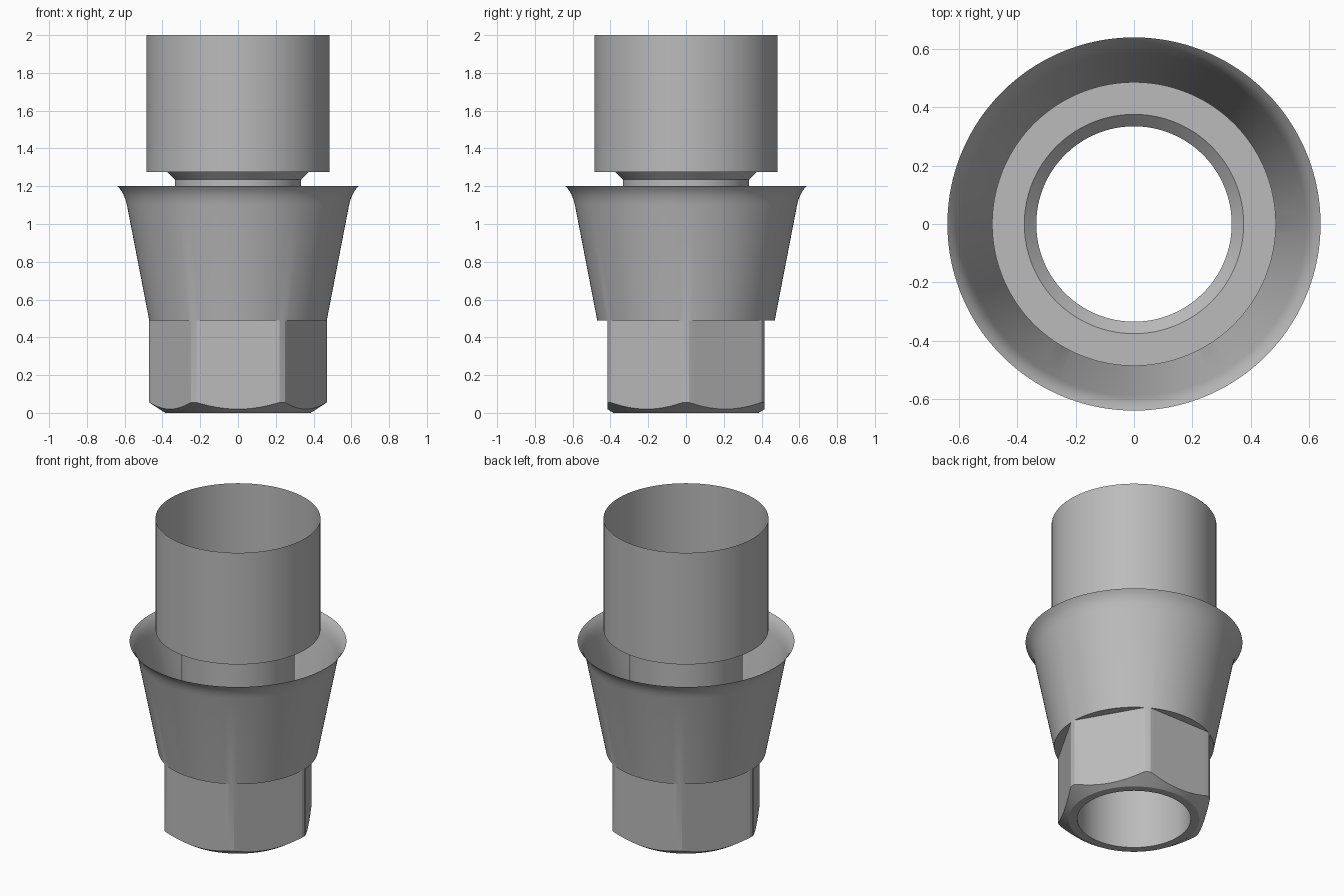
import bpy, bmesh, math

cube = bpy.data.objects.get("Cube")
if cube:
    bpy.data.objects.remove(cube, do_unlink=True)

STEPS = 180
BORE, FOOT, CORNER, FLAT = 0.334, 0.385, 0.47, 0.416

metal = bpy.data.materials.new("brushed_grey_metal")
metal.use_nodes = True
grey = (0.5, 0.5, 0.5, 1)
metal.diffuse_color = grey
metal.node_tree.nodes["Principled BSDF"].inputs["Base Color"].default_value = grey


def hexagon(angle):
    """Radius of a hexagon with flats to front and back and rounded corners."""
    offset = angle % (math.pi / 3) - math.pi / 6
    return min(CORNER, FLAT / math.cos(offset))


def lathe(name, rows):
    """Loft rings; each row is a (radius, height) pair or a function of angle."""
    bm = bmesh.new()
    rings = []
    for row in rows:
        ring = []
        for i in range(STEPS):
            a = math.tau * i / STEPS
            r, z = row(a) if callable(row) else row
            ring.append(bm.verts.new((r * math.cos(a), r * math.sin(a), z)))
        rings.append(ring)
    for low, high in zip(rings, rings[1:]):
        for i in range(STEPS):
            j = (i + 1) % STEPS
            bm.faces.new((low[i], low[j], high[j], high[i]))
    bmesh.ops.remove_doubles(bm, verts=bm.verts, dist=1e-5)
    mesh = bpy.data.meshes.new(name)
    bm.to_mesh(mesh)
    bm.free()
    mesh.materials.append(metal)
    obj = bpy.data.objects.new(name, mesh)
    bpy.context.collection.objects.link(obj)
    bpy.ops.object.select_all(action="DESELECT")
    obj.select_set(True)
    bpy.context.view_layer.objects.active = obj
    bpy.ops.object.shade_smooth_by_angle(angle=math.radians(25))
    return obj


def chamfer_edge(a):
    r = hexagon(a)
    return r, 0.055 * (r - FOOT) / (CORNER - FOOT)


# Hexagonal foot with conical chamfer, shelf, tapered body and flared lip
lathe("hex_foot_and_flared_collar", [
    (BORE, 0), (FOOT, 0), chamfer_edge, lambda a: (hexagon(a), 0.49),
    (CORNER, 0.49), (0.588, 1.1), (0.596, 1.13), (0.606, 1.155),
    (0.62, 1.18), (0.638, 1.2)])

# Open bore tube, chamfered neck and thin-walled upper sleeve
lathe("bore_and_upper_sleeve", [
    (BORE, 0), (BORE, 1.235), (0.375, 1.275), (0.485, 1.275), (0.485, 2)])
